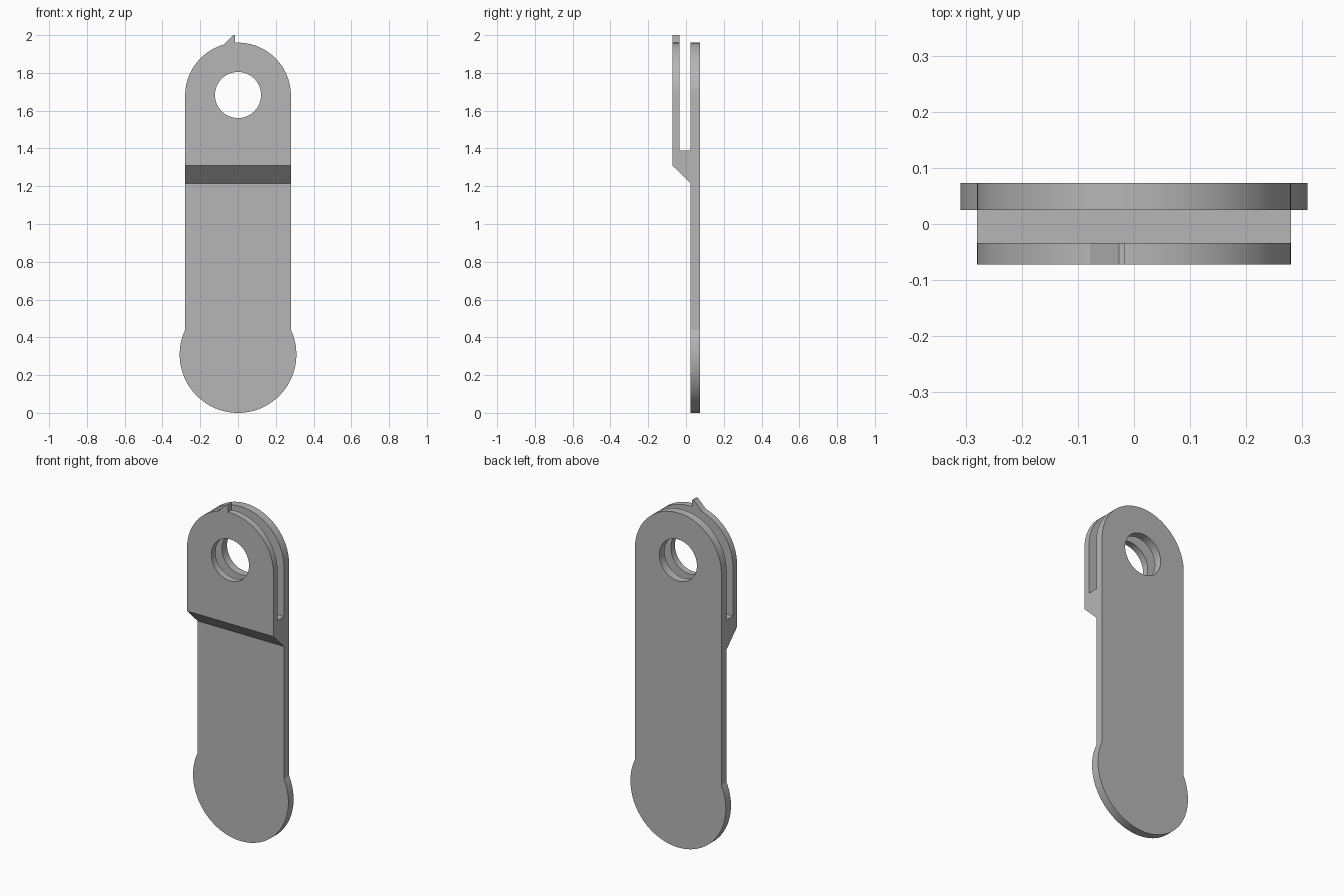
import bpy, bmesh
from math import sin, cos, pi, asin
from mathutils import Vector

cube = bpy.data.objects.get("Cube")
if cube:
    bpy.data.objects.remove(cube, do_unlink=True)

grey = bpy.data.materials.new("plain grey")
grey.use_nodes = True
colour = (0.47, 0.47, 0.47, 1)
grey.diffuse_color = colour
grey.node_tree.nodes["Principled BSDF"].inputs["Base Color"].default_value = colour


def prism(name, points, sweep):
    """Extrude a closed outline of 3D points along a vector."""
    bm = bmesh.new()
    face = bm.faces.new([bm.verts.new(p) for p in points])
    ext = bmesh.ops.extrude_face_region(bm, geom=[face])
    moved = [g for g in ext["geom"] if isinstance(g, bmesh.types.BMVert)]
    bmesh.ops.translate(bm, verts=moved, vec=Vector(sweep))
    bmesh.ops.recalc_face_normals(bm, faces=bm.faces)
    mesh = bpy.data.meshes.new(name)
    bm.to_mesh(mesh)
    bm.free()
    mesh.materials.append(grey)
    obj = bpy.data.objects.new(name, mesh)
    bpy.context.collection.objects.link(obj)
    return obj


def arc(radius, height, start, end, steps, y):
    angles = [start + (end - start) * i / steps for i in range(steps + 1)]
    return [(radius * cos(a), y, height + radius * sin(a)) for a in angles]


def combine(target, tool, operation):
    """Apply a boolean and discard its helper."""
    mod = target.modifiers.new(operation.lower(), "BOOLEAN")
    mod.operation, mod.object, mod.solver = operation, tool, "EXACT"
    bpy.context.view_layer.objects.active = target
    bpy.ops.object.modifier_apply(modifier=mod.name)
    bpy.data.objects.remove(tool, do_unlink=True)


half_width, head_z = 0.28, 1.68
foot_r = 0.309
back, back_in, front_in, front = 0.073, 0.025, -0.034, -0.072

# Front outline: round head, straight sides, wider round foot
join = pi - asin(0.131 / foot_r)
outline = arc(half_width, head_z, 0, pi, 64, -0.2)
outline += arc(foot_r, foot_r, join, 3 * pi - join, 80, -0.2)
body = prism("forked_strap", outline, (0, 0.4, 0))

# Side profile: full back plate, sloped step and slotted fork
side = [(back, -0.1), (back, 2.1), (back_in, 2.1), (back_in, 1.39),
        (front_in, 1.39), (front_in, 2.1), (front, 2.1),
        (front, 1.31), (back_in, 1.215), (back_in, -0.1)]
combine(body, prism("side_profile", [(-0.4, y, z) for y, z in side], (0.8, 0, 0)),
        "INTERSECT")

# Round hole through both fork plates
ring = arc(0.122, 1.683, 0, 2 * pi, 64, -0.2)[:-1]
combine(body, prism("hole_cutter", ring, (0, 0.4, 0)), "DIFFERENCE")

# Small pointed tab on the front plate
tab = [(-0.078, 1.949), (-0.027, 2.0), (-0.016, 2.0), (-0.016, 1.92), (-0.06, 1.92)]
combine(body, prism("pointer_tab", [(x, front, z) for x, z in tab],
                    (0, front_in - front, 0)), "UNION")

# Smooth the curved walls, keep flat edges crisp
bpy.ops.object.select_all(action="DESELECT")
body.select_set(True)
bpy.context.view_layer.objects.active = body
bpy.ops.object.shade_smooth_by_angle(angle=pi / 9)
